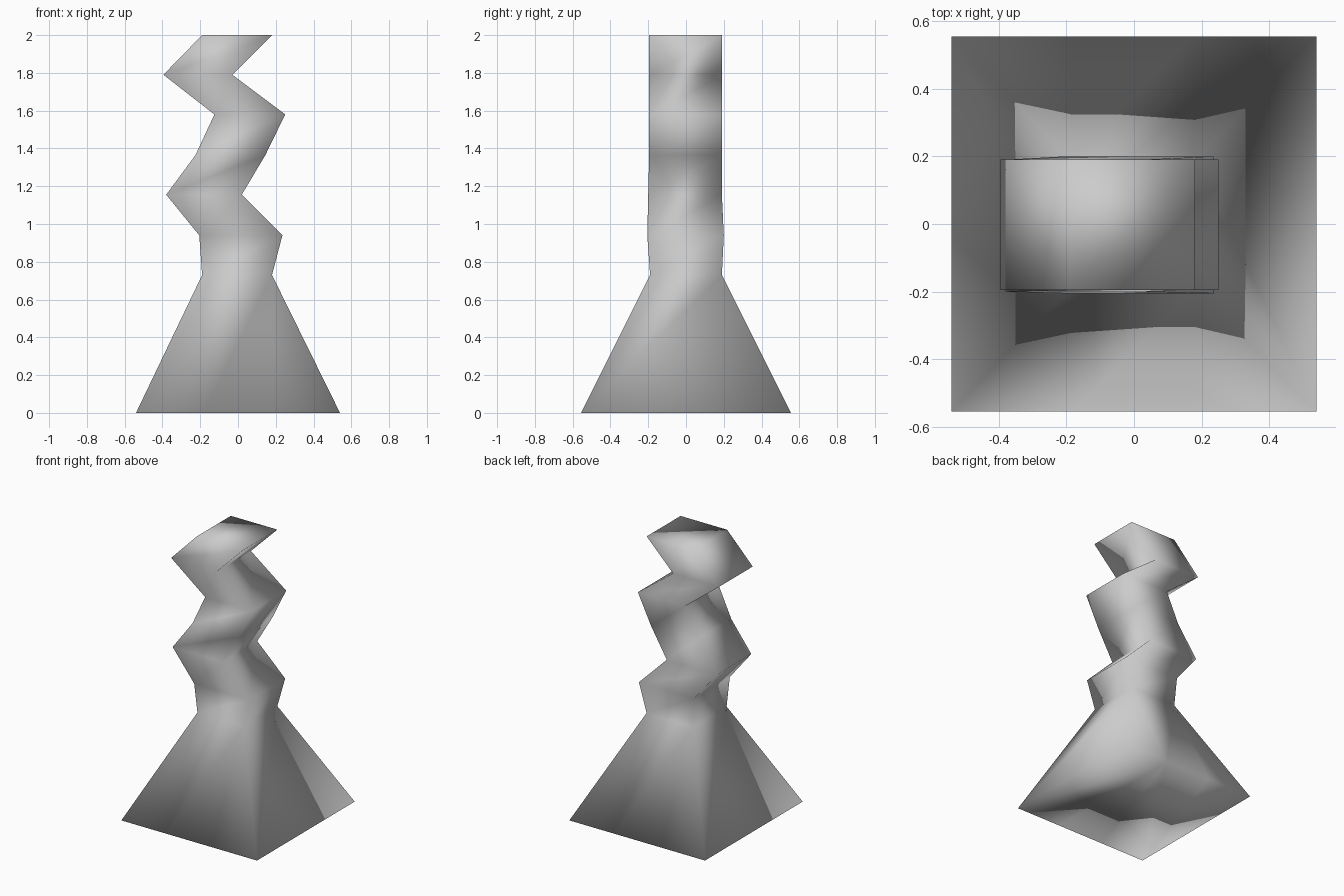
import bpy, bmesh

cube = bpy.data.objects.get("Cube")
if cube:
    bpy.data.objects.remove(cube)

mat = bpy.data.materials.new("light_grey")
mat.use_nodes = True
mat.diffuse_color = (0.6, 0.6, 0.6, 1)
mat.node_tree.nodes["Principled BSDF"].inputs["Base Color"].default_value = (0.6, 0.6, 0.6, 1)

# Rectangular sections of the zigzag shaft: z, left x, right x, front y, back y
SECTIONS = [
    (0.73, -0.19, 0.18, -0.19, 0.19),
    (0.94, -0.205, 0.235, -0.205, 0.2),
    (1.155, -0.38, 0.02, -0.2, 0.19),
    (1.365, -0.225, 0.145, -0.195, 0.19),
    (1.58, -0.125, 0.25, -0.195, 0.19),
    (1.79, -0.395, -0.03, -0.195, 0.19),
    (2.0, -0.19, 0.18, -0.195, 0.19),
]
BASE_X, BASE_Y, BASE_MID = 0.54, 0.555, 0.18

bm = bmesh.new()

# Shaft walls
rings = []
for z, x0, x1, y0, y1 in SECTIONS:
    corners = ((x0, y0), (x1, y0), (x1, y1), (x0, y1))
    rings.append([bm.verts.new((x, y, z)) for x, y in corners])
for low, high in zip(rings, rings[1:]):
    for i in range(4):
        j = (i + 1) % 4
        bm.faces.new((low[i], low[j], high[j], high[i]))
bm.faces.new(rings[-1])

# Flared base: plain sides, front and back split into three panels
xs = (-BASE_X, -BASE_MID, BASE_MID, BASE_X)
front = [bm.verts.new((x, -BASE_Y, 0)) for x in xs]
back = [bm.verts.new((x, BASE_Y, 0)) for x in reversed(xs)]
neck = rings[0]
for row, a, b in ((front, neck[0], neck[1]), (back, neck[2], neck[3])):
    bm.faces.new((row[0], row[1], a))
    bm.faces.new((row[1], row[2], b, a))
    bm.faces.new((row[2], row[3], b))
bm.faces.new((front[3], back[0], neck[2], neck[1]))
bm.faces.new((back[3], front[0], neck[0], neck[3]))
bm.faces.new(list(reversed(front + back)))
bmesh.ops.recalc_face_normals(bm, faces=bm.faces)

# One continuous, fully smooth surface
for face in bm.faces:
    face.smooth = True
mesh = bpy.data.meshes.new("zigzag_pillar")
bm.to_mesh(mesh)
bm.free()
mesh.materials.append(mat)
pillar = bpy.data.objects.new("zigzag_pillar", mesh)
bpy.context.scene.collection.objects.link(pillar)
